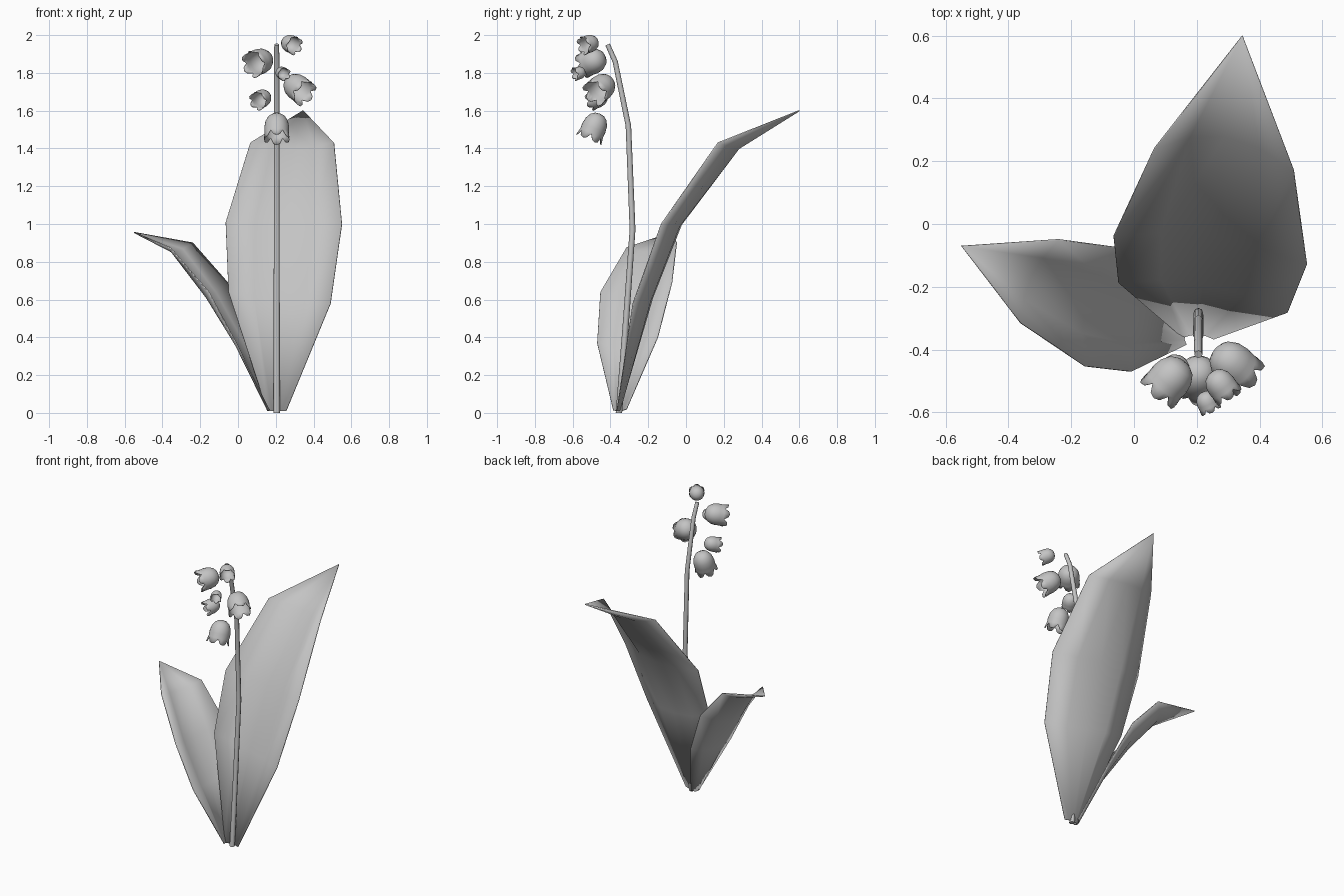
import bpy, bmesh, math
from mathutils import Vector

cube = bpy.data.objects.get("Cube")
if cube:
    bpy.data.objects.remove(cube, do_unlink=True)

GREY = (0.55, 0.55, 0.55, 1)
mat = bpy.data.materials.new("soft_grey")
mat.diffuse_color = GREY
mat.use_nodes = True
mat.node_tree.nodes["Principled BSDF"].inputs["Base Color"].default_value = GREY


def finish(bm, name, angle):
    me = bpy.data.meshes.new(name)
    bm.to_mesh(me)
    bm.free()
    ob = bpy.data.objects.new(name, me)
    bpy.context.collection.objects.link(ob)
    me.materials.append(mat)
    bpy.ops.object.select_all(action='DESELECT')
    ob.select_set(True)
    bpy.context.view_layer.objects.active = ob
    bpy.ops.object.shade_smooth_by_angle(angle=math.radians(angle))
    return ob


def leaf(name, rows, tip, cols=5):
    """Blade from rows of (edge, midrib, edge) points, closed with a tip."""
    bm = bmesh.new()
    grid = []
    for a, c, b in rows:
        a, c, b = Vector(a), Vector(c), Vector(b)
        line = []
        for i in range(cols):
            t = i / (cols - 1)
            # parabola through both edges and the midrib
            p = (a * (1 - t) * (1 - 2 * t) + c * 4 * t * (1 - t)
                 + b * t * (2 * t - 1))
            line.append(bm.verts.new(p))
        grid.append(line)
    for lo, hi in zip(grid, grid[1:]):
        for i in range(cols - 1):
            bm.faces.new((lo[i], lo[i + 1], hi[i + 1], hi[i]))
    end = bm.verts.new(tip)
    for i in range(cols - 1):
        bm.faces.new((grid[-1][i], grid[-1][i + 1], end))
    ob = finish(bm, name, 60)
    # thin blade thickness
    mod = ob.modifiers.new("thickness", 'SOLIDIFY')
    mod.thickness = 0.006
    mod.offset = 0


def bell(name, centre, axis, radius, length, lobes=6):
    """Hanging bell flower with a scalloped, flared rim."""
    n = lobes * 4
    # radius and depth as fractions, crown to rim
    profile = [(0.38, 0.03), (0.70, 0.13), (0.92, 0.32), (1.0, 0.55), (0.98, 0.74)]
    rot = Vector(axis).normalized().to_track_quat('Z', 'Y')
    bm = bmesh.new()

    def vert(r, t, k):
        a = 2 * math.pi * k / n
        p = Vector((r * radius * math.cos(a), r * radius * math.sin(a),
                    (t - 0.5) * length))
        return bm.verts.new(rot @ p + Vector(centre))

    rings = [[vert(r, t, k) for k in range(n)] for r, t in profile]
    # lobed rim: notch, shoulder, point, shoulder
    rim = [(0.98, 0.78), (1.05, 0.96), (1.10, 1.0), (1.05, 0.96)]
    rings.append([vert(*rim[k % 4], k) for k in range(n)])
    crown = vert(0, 0, 0)
    for k in range(n):
        j = (k + 1) % n
        bm.faces.new((crown, rings[0][j], rings[0][k]))
        for lo, hi in zip(rings, rings[1:]):
            bm.faces.new((lo[k], lo[j], hi[j], hi[k]))
    ob = finish(bm, name, 50)
    mod = ob.modifiers.new("thickness", 'SOLIDIFY')
    mod.thickness = 0.004
    mod.offset = -1


# Tall leaf arching to the back
leaf("tall_leaf", [
    ((0.155, -0.36, 0.01), (0.205, -0.35, 0.01), (0.255, -0.365, 0.01)),
    ((-0.05, -0.185, 0.64), (0.22, -0.19, 0.59), (0.49, -0.28, 0.58)),
    ((-0.065, -0.04, 1.01), (0.24, -0.035, 0.99), (0.55, -0.13, 1.0)),
    ((0.065, 0.24, 1.43), (0.29, 0.28, 1.40), (0.508, 0.17, 1.43)),
], (0.345, 0.6, 1.6))

# Short leaf arching to the side
leaf("short_leaf", [
    ((0.165, -0.385, 0.015), (0.16, -0.35, 0.01), (0.185, -0.315, 0.02)),
    ((-0.01, -0.47, 0.37), (0.00, -0.30, 0.36), (0.07, -0.15, 0.40)),
    ((-0.155, -0.453, 0.64), (-0.155, -0.25, 0.61), (-0.055, -0.075, 0.69)),
    ((-0.36, -0.315, 0.875), (-0.33, -0.17, 0.85), (-0.24, -0.05, 0.90)),
], (-0.55, -0.07, 0.955))

# Stem: an eight-sided tube along a bent path in the yz plane
path = [(-0.355, 0.0), (-0.318, 0.48), (-0.283, 0.97), (-0.305, 1.52),
        (-0.375, 1.86), (-0.415, 1.95)]
bm = bmesh.new()
rings = []
for i, (y, z) in enumerate(path):
    y0, z0 = path[max(i - 1, 0)]
    y1, z1 = path[min(i + 1, len(path) - 1)]
    d = Vector((0, y1 - y0, z1 - z0)).normalized()
    if i == 0:
        d = Vector((0, 0, 1))
    side, out = Vector((1, 0, 0)), d.cross(Vector((1, 0, 0)))
    r = 0.017 - 0.0008 * i
    rings.append([bm.verts.new(Vector((0.205, y, z))
                  + r * (side * math.cos(k * math.pi / 4) + out * math.sin(k * math.pi / 4)))
                  for k in range(8)])
for lo, hi in zip(rings, rings[1:]):
    for k in range(8):
        j = (k + 1) % 8
        bm.faces.new((lo[k], lo[j], hi[j], hi[k]))
bm.faces.new(rings[0][::-1])
bm.faces.new(rings[-1])
finish(bm, "stem", 50)

# Bells: centre, facing direction, radius, length
bells = [
    ((0.275, -0.51, 1.955), (0.55, -0.75, -0.25), 0.047, 0.095),
    ((0.118, -0.49, 1.862), (-0.60, -0.70, -0.25), 0.068, 0.135),
    ((0.232, -0.565, 1.80), (0.40, -0.85, -0.25), 0.034, 0.065),
    ((0.312, -0.445, 1.725), (0.62, -0.58, -0.50), 0.069, 0.145),
    ((0.128, -0.465, 1.665), (-0.50, -0.75, -0.30), 0.048, 0.10),
    ((0.205, -0.485, 1.515), (0.0, -0.40, -0.92), 0.066, 0.15),
]
for i, (c, a, r, l) in enumerate(bells):
    bell(f"bell_flower_{i + 1}", c, a, r, l)
